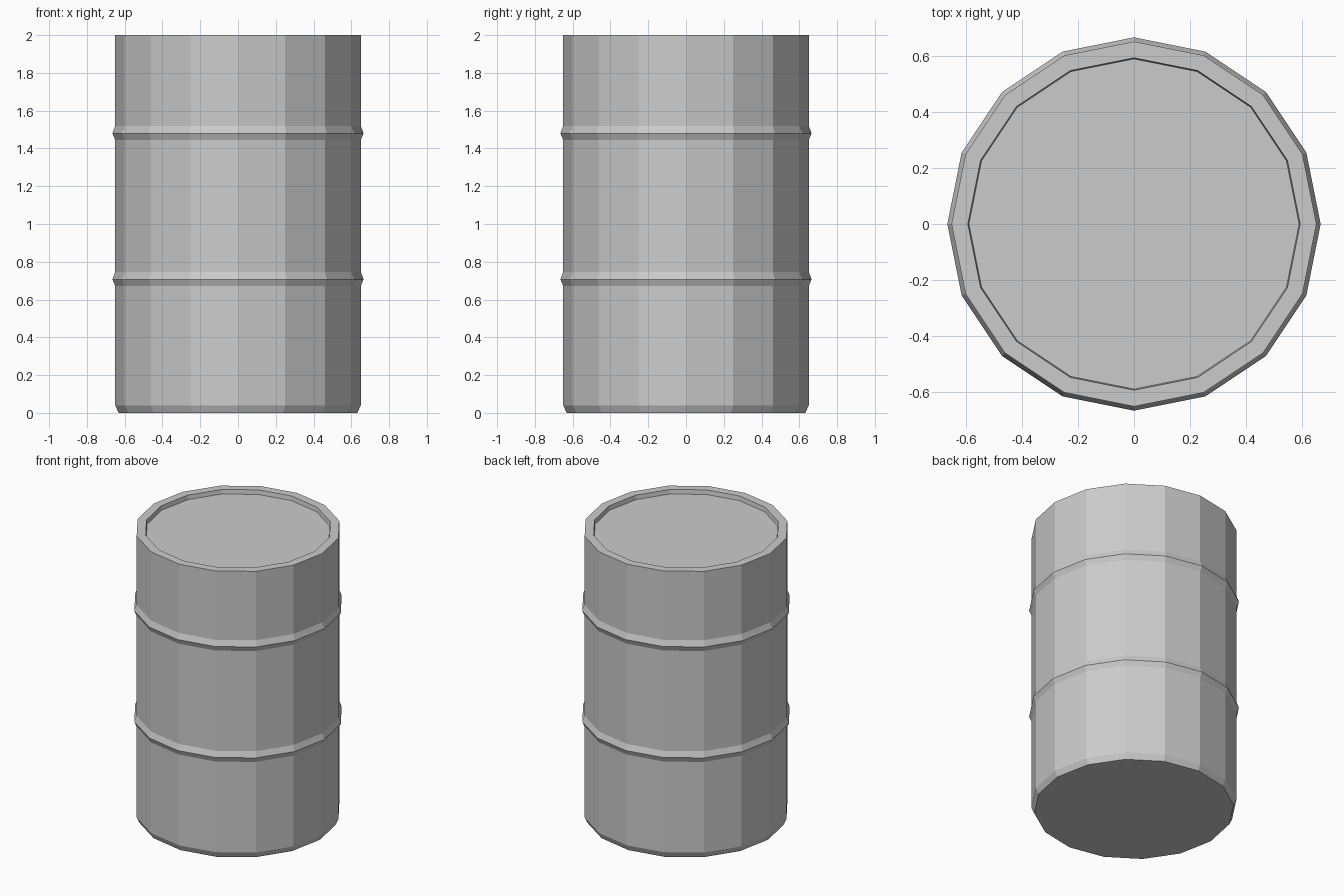
import bpy, bmesh, math

if "Cube" in bpy.data.objects:
    bpy.data.objects.remove(bpy.data.objects["Cube"])

SIDES = 16
BODY_R, RIB_R = 0.65, 0.665


def rib(z):
    """Profile points of one raised hoop with its crest at height z."""
    return [(BODY_R, z - 0.035), (RIB_R, z), (BODY_R, z + 0.04)]


def lathe(name, profile):
    """Turn a (radius, height) profile into a flat-faced closed solid."""
    bm = bmesh.new()
    rings = []
    for r, z in profile:
        rings.append([bm.verts.new((r * math.cos(2 * math.pi * i / SIDES),
                                    r * math.sin(2 * math.pi * i / SIDES), z))
                      for i in range(SIDES)])
    for a, b in zip(rings, rings[1:]):
        for i in range(SIDES):
            j = (i + 1) % SIDES
            bm.faces.new((a[i], a[j], b[j], b[i]))
    bm.faces.new(rings[0][::-1])
    bm.faces.new(rings[-1])
    bmesh.ops.recalc_face_normals(bm, faces=bm.faces)
    mesh = bpy.data.meshes.new(name)
    bm.to_mesh(mesh)
    bm.free()
    obj = bpy.data.objects.new(name, mesh)
    bpy.context.collection.objects.link(obj)
    return obj


# Drum: bevelled foot, two hoops, flat rim and sunken lid
profile = [(0.632, 0.0), (BODY_R, 0.04)]
profile += rib(0.707) + rib(1.48)
profile += [(BODY_R, 2.0), (0.592, 2.0), (0.588, 1.97)]
lathe("drum", profile)
